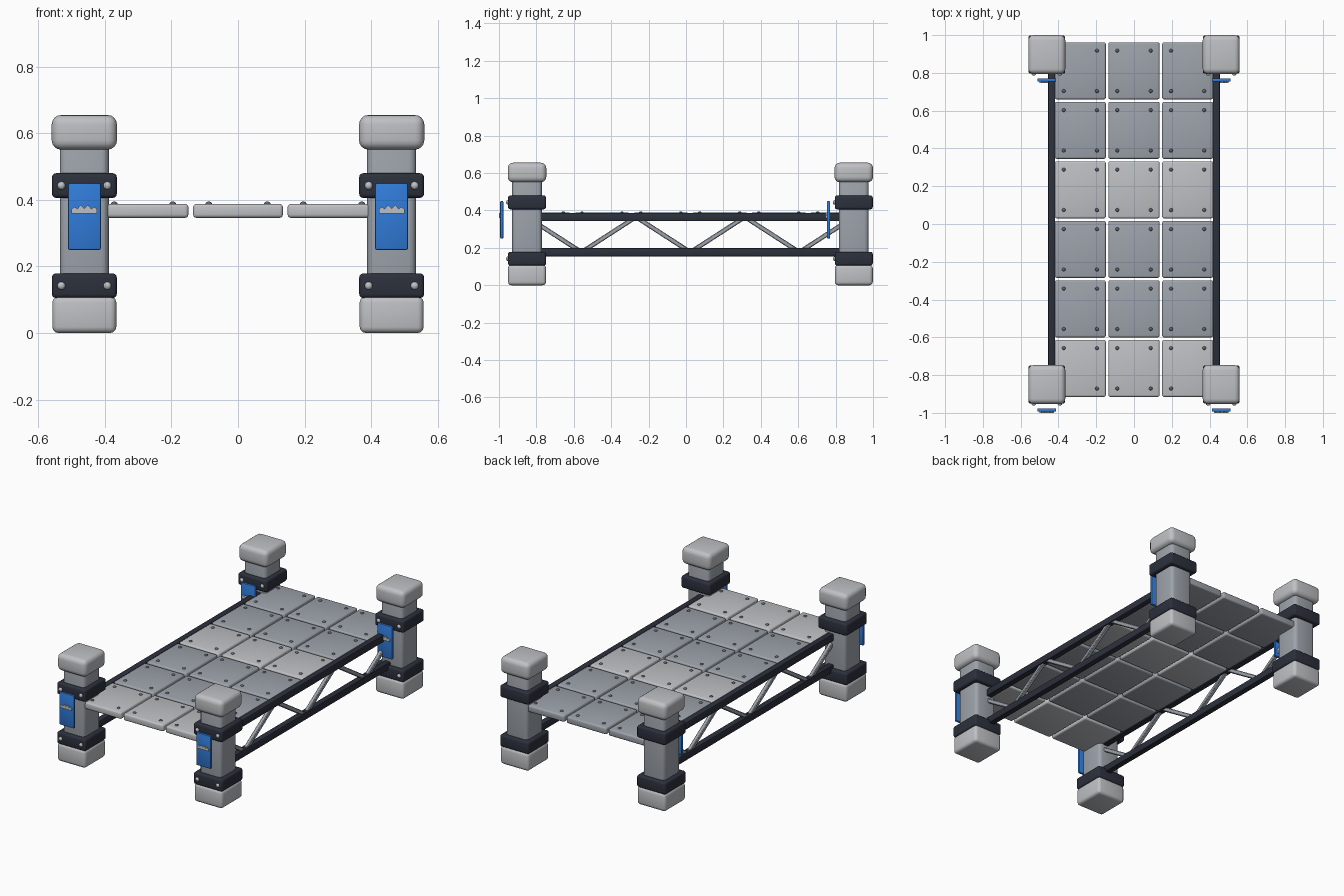
import bpy, bmesh, math
from mathutils import Matrix, Vector

if "Cube" in bpy.data.objects:
    bpy.data.objects.remove(bpy.data.objects["Cube"])


def material(name, rgb):
    m = bpy.data.materials.new(name)
    m.diffuse_color = (*rgb, 1)
    m.use_nodes = True
    m.node_tree.nodes["Principled BSDF"].inputs["Base Color"].default_value = m.diffuse_color
    return m


STONE = material("light_stone", (0.52, 0.53, 0.55))
STEEL = material("steel_grey", (0.34, 0.37, 0.41))
DARK = material("dark_metal", (0.025, 0.03, 0.045))
BLUE = material("banner_blue", (0.03, 0.2, 0.7))
RIVET = material("rivet_grey", (0.12, 0.13, 0.15))

Y0 = 0.0235                 # middle of the bridge between the posts
POST_X, POST_Y = 0.4617, 0.8735
RAIL_X = 0.436
TOP_Z, LOW_Z = 0.365, 0.177


def finish(bm, name, mat):
    bmesh.ops.recalc_face_normals(bm, faces=bm.faces[:])
    me = bpy.data.meshes.new(name)
    bm.to_mesh(me)
    bm.free()
    ob = bpy.data.objects.new(name, me)
    bpy.context.collection.objects.link(ob)
    me.materials.append(mat)
    bpy.ops.object.select_all(action='DESELECT')
    ob.select_set(True)
    bpy.context.view_layer.objects.active = ob
    bpy.ops.object.shade_smooth_by_angle(angle=math.radians(40))
    return ob


def box(name, loc, size, mat, bevel=0.0, segments=3, rot=None):
    bm = bmesh.new()
    bmesh.ops.create_cube(bm, size=1)
    bmesh.ops.scale(bm, vec=size, verts=bm.verts)
    if bevel:
        bmesh.ops.bevel(bm, geom=bm.edges[:], offset=bevel, segments=segments,
                        profile=0.5, affect='EDGES')
    if rot:
        bmesh.ops.transform(bm, matrix=rot, verts=bm.verts)
    bmesh.ops.translate(bm, vec=loc, verts=bm.verts)
    return finish(bm, name, mat)


def bolts(name, points, size, mat):
    bm = bmesh.new()
    for p in points:
        bmesh.ops.create_uvsphere(bm, u_segments=12, v_segments=8, radius=1,
                                  matrix=Matrix.Translation(p) @ Matrix.Diagonal((*size, 1)))
    return finish(bm, name, mat)


def crest(name, x, y, z):
    # small saw-tooth plate on the banner
    pts = [(-0.038, -0.012), (0.038, -0.012), (0.038, 0.002), (0.029, 0.008),
           (0.021, 0.002), (0.011, 0.014), (0, 0.003), (-0.011, 0.014),
           (-0.021, 0.002), (-0.029, 0.008), (-0.038, 0.002)]
    bm = bmesh.new()
    face = bm.faces.new([bm.verts.new((x + a, y, z + b)) for a, b in pts])
    ext = bmesh.ops.extrude_face_region(bm, geom=[face])
    bmesh.ops.translate(bm, vec=(0, 0.012, 0),
                        verts=[v for v in ext["geom"] if isinstance(v, bmesh.types.BMVert)])
    return finish(bm, name, STONE)


# corner posts with collars, banner and bolts
for sx, side in ((-1, "left"), (1, "right")):
    for sy, end in ((-1, "front"), (1, "back")):
        x, y = sx * POST_X, Y0 + sy * POST_Y
        tag = f"{end}_{side}"
        box(f"{tag}_post_base", (x, y, 0.055), (0.192, 0.203, 0.11), STONE, 0.018)
        box(f"{tag}_post_shaft", (x, y, 0.33), (0.147, 0.158, 0.50), STEEL, 0.022)
        box(f"{tag}_post_cap", (x, y, 0.603), (0.196, 0.206, 0.104), STONE, 0.028, 4)
        bolt_points = []
        for z, part in ((0.142, "lower"), (0.443, "upper")):
            box(f"{tag}_{part}_collar", (x, y, z), (0.195, 0.203, 0.074), DARK, 0.012)
            bolt_points += [(x + d, y - 0.102, z) for d in (-0.069, 0.069)]
        bolts(f"{tag}_collar_bolts", bolt_points, (0.012, 0.01, 0.012), STONE)
        box(f"{tag}_banner", (x, y - 0.135, 0.35), (0.099, 0.017, 0.20), BLUE, 0.005, 2)
        crest(f"{tag}_banner_crest", x, y - 0.15, 0.371)

# side trusses: two rails and zigzag braces
for sx, side in ((-1, "left"), (1, "right")):
    x = sx * RAIL_X
    for z, part in ((TOP_Z, "upper"), (LOW_Z, "lower")):
        box(f"{side}_{part}_rail", (x, Y0, z), (0.038, 2 * POST_Y, 0.044), DARK, 0.006, 2)
    step = 2 * POST_Y / 6
    nodes = [Vector((x, Y0 - POST_Y + i * step, LOW_Z if i % 2 else TOP_Z)) for i in range(7)]
    for i, (a, b) in enumerate(zip(nodes, nodes[1:])):
        d = b - a
        box(f"{side}_brace_{i + 1}", (a + b) / 2, (0.024, d.length, 0.024), STEEL, 0.004, 1,
            Matrix.Rotation(math.atan2(d.z, d.y), 4, 'X'))

# deck plates, every third row lighter, four rivets each
rivet_points = []
for row in range(6):
    y = Y0 + (row - 2.5) * 0.315
    for col in range(3):
        x = (col - 1) * 0.284
        box(f"deck_plate_{row + 1}_{col + 1}", (x, y, 0.367), (0.27, 0.302, 0.042),
            STONE if row % 3 == 0 else STEEL, 0.01)
        rivet_points += [(x + i * 0.088, y + j * 0.107, 0.387)
                         for i in (-1, 1) for j in (-1, 1)]
bolts("deck_rivets", rivet_points, (0.01, 0.01, 0.008), RIVET)
